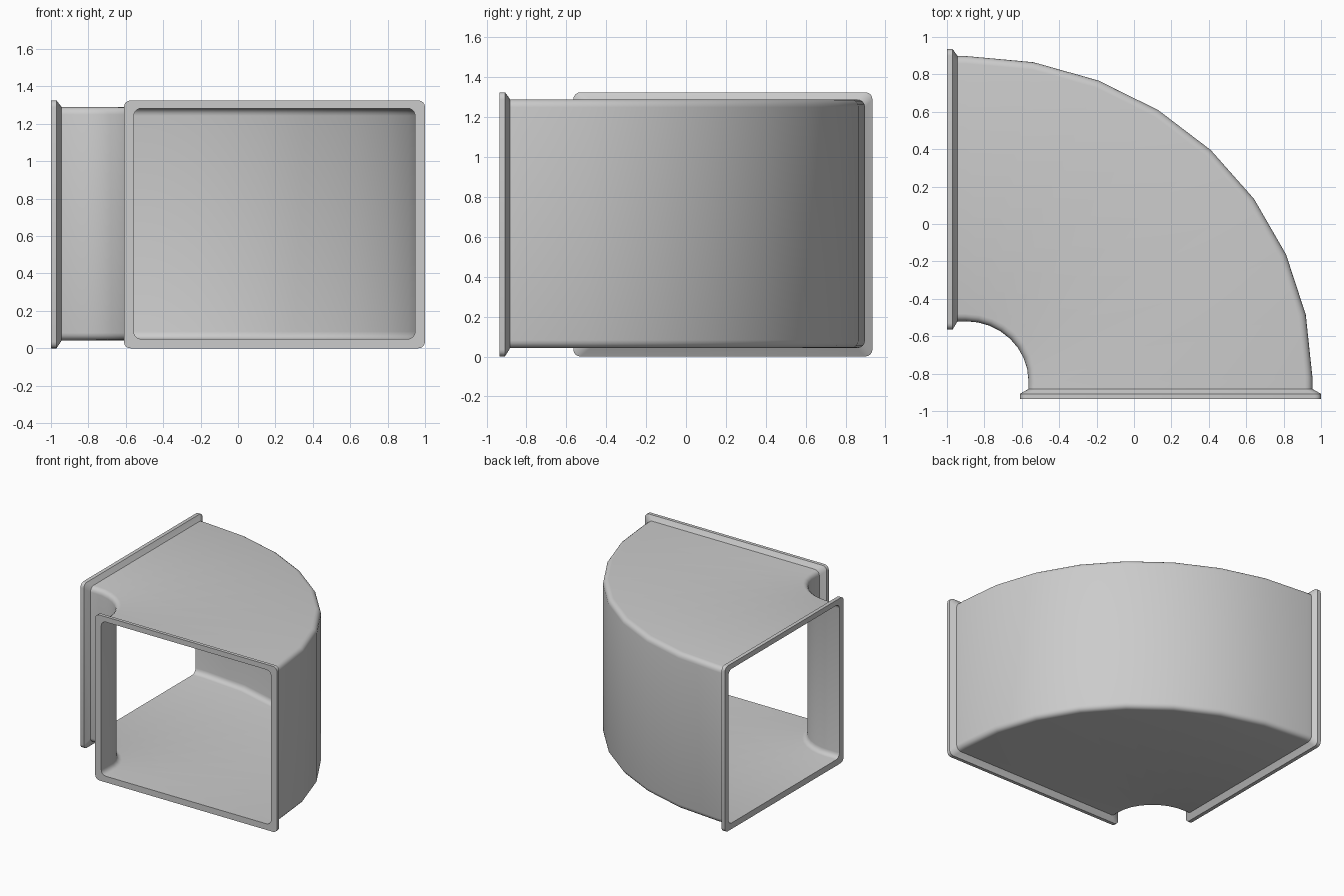
import bpy, bmesh, math
from mathutils import Vector

if "Cube" in bpy.data.objects:
    bpy.data.objects.remove(bpy.data.objects["Cube"])

CORNER_STEPS = 4      # facets per rounded corner
BEND_STEPS = 8        # facets around the bend
HEIGHT = 1.325
BODY_Z = (0.042, 1.29)
WALL = 0.007


def section(inner, outer, z0, z1, radius):
    """Rounded rectangle standing between two plan points."""
    a, b = Vector((*inner, 0)), Vector((*outer, 0))
    axis, width = (b - a).normalized(), (b - a).length
    corners = [(width - radius, z1 - radius, 0), (radius, z1 - radius, 90),
               (radius, z0 + radius, 180), (width - radius, z0 + radius, 270)]
    pts = []
    for u, z, start in corners:
        for i in range(CORNER_STEPS + 1):
            t = math.radians(start + 90 * i / CORNER_STEPS)
            p = a + axis * (u + radius * math.cos(t))
            p.z = z + radius * math.sin(t)
            pts.append(p)
    return pts


def body_section(inner, outer, inset=0.0):
    d = (Vector(outer) - Vector(inner)).normalized() * inset
    return section(Vector(inner) + d, Vector(outer) - d,
                   BODY_Z[0] + inset, BODY_Z[1] - inset, 0.04)


def bend(k):
    """Inner and outer plan points at step k of the quarter turn."""
    t = math.radians(90 * k / BEND_STEPS)
    s, c = math.sin(t), math.cos(t)
    return ((-0.9 + 0.336 * s, -0.84 + 0.32 * c),
            (-0.9 + 1.854 * s, -0.82 + 1.718 * c))


turn = [bend(k) for k in range(BEND_STEPS + 1)]


def left_end(x):
    return (x, -0.52), (x, 0.898)


def front_end(y):
    return (-0.564, y), (0.954, y)


rings = []
# left flange, outer skin of the bend, front flange
for x in (-1.0, -0.97):
    rings.append(section((x, -0.565), (x, 0.935), 0, HEIGHT, 0.035))
rings.append(body_section(*left_end(-0.943)))
rings += [body_section(*p) for p in turn]
rings.append(body_section(*front_end(-0.882)))
for y in (-0.908, -0.935):
    rings.append(section((-0.61, y), (1.0, y), 0, HEIGHT, 0.035))
# inner skin back to the left opening
rings.append(body_section(*front_end(-0.935), WALL))
rings += [body_section(*p, WALL) for p in reversed(turn)]
rings.append(body_section(*left_end(-1.0), WALL))

# loft all sections into one closed shell
bm = bmesh.new()
loops = [[bm.verts.new(p) for p in ring] for ring in rings]
n = len(loops[0])
for i, loop in enumerate(loops):
    nxt = loops[(i + 1) % len(loops)]
    for j in range(n):
        k = (j + 1) % n
        bm.faces.new((loop[j], loop[k], nxt[k], nxt[j]))
bmesh.ops.recalc_face_normals(bm, faces=bm.faces)
mesh = bpy.data.meshes.new("duct_elbow")
bm.to_mesh(mesh)
bm.free()

duct = bpy.data.objects.new("duct_elbow", mesh)
bpy.context.collection.objects.link(duct)
bpy.context.view_layer.objects.active = duct
duct.select_set(True)
bpy.ops.object.shade_smooth_by_angle(angle=math.radians(32))
